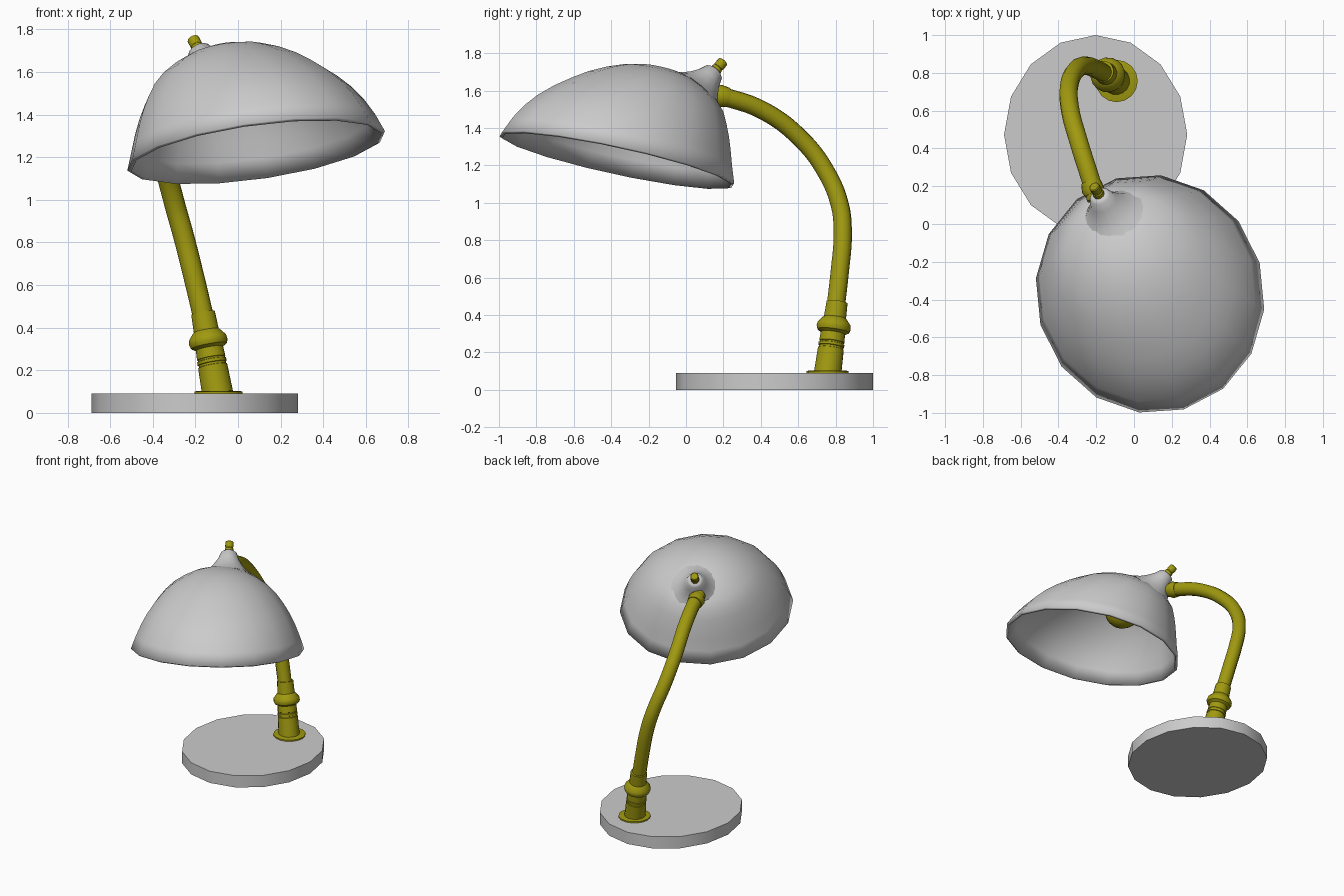
import bpy, bmesh, math
from mathutils import Vector

if "Cube" in bpy.data.objects:
    bpy.data.objects.remove(bpy.data.objects["Cube"])

yellow = bpy.data.materials.new("yellow_metal")
yellow.diffuse_color = (0.35, 0.32, 0.005, 1)
yellow.use_nodes = True
yellow.node_tree.nodes["Principled BSDF"].inputs["Base Color"].default_value = yellow.diffuse_color


def finish(ob, mat=None, angle=35):
    if mat:
        ob.data.materials.clear()
        ob.data.materials.append(mat)
    bpy.ops.object.select_all(action='DESELECT')
    ob.select_set(True)
    bpy.context.view_layer.objects.active = ob
    bpy.ops.object.shade_smooth_by_angle(angle=math.radians(angle))
    return ob


def loft(name, rows, mat=None, caps=True, angle=35):
    """Skin rows of points; a row with a single point closes to a tip."""
    bm = bmesh.new()
    rows = [[bm.verts.new(p) for p in row] for row in rows]
    for a, b in zip(rows, rows[1:]):
        n = len(a)
        for i in range(n):
            j = (i + 1) % n
            if len(b) == 1:
                bm.faces.new((a[i], a[j], b[0]))
            else:
                bm.faces.new((a[i], a[j], b[j], b[i]))
    if caps:
        bm.faces.new(rows[0][::-1])
        if len(rows[-1]) > 1:
            bm.faces.new(rows[-1])
    bmesh.ops.recalc_face_normals(bm, faces=bm.faces)
    me = bpy.data.meshes.new(name)
    bm.to_mesh(me)
    bm.free()
    ob = bpy.data.objects.new(name, me)
    bpy.context.collection.objects.link(ob)
    return finish(ob, mat, angle)


def lathe(name, origin, axis, profile, mat=None, sides=16, angle=35):
    """Turn (distance, radius) pairs around an axis."""
    origin, axis = Vector(origin), Vector(axis).normalized()
    q = axis.to_track_quat('Z', 'Y')
    rows = [[origin + q @ Vector((r * math.cos(t), r * math.sin(t), d))
             for t in (math.tau * i / sides for i in range(sides))]
            for d, r in profile]
    return loft(name, rows, mat, True, angle)


# Base: slightly oval 16-sided disc
base = lathe("base", (0, 0, 0), (0, 0, 1), [(0, 1), (0.09, 1)], angle=35)
for v in base.data.vertices:
    v.co.x = -0.203 + v.co.x * 0.485
    v.co.y = 0.473 + v.co.y * 0.527
finish(base)

# Flange and turned stem foot
lathe("stem_flange", (-0.092, 0.757, 0.085), (0, 0, 1),
      [(0, 0.112), (0.015, 0.112), (0.018, 0.1)], yellow)
lathe("stem_foot", (-0.095, 0.757, 0.088), (-0.068, 0.05, 0.375),
      [(0, 0.074), (0.135, 0.07), (0.137, 0.065), (0.147, 0.065),
       (0.149, 0.07), (0.163, 0.07), (0.165, 0.065), (0.172, 0.065),
       (0.174, 0.068), (0.22, 0.066), (0.232, 0.086), (0.25, 0.093),
       (0.27, 0.09), (0.3, 0.066), (0.305, 0.06), (0.39, 0.057)], yellow)

# Curved arm
pts = [(-0.16, 0.8, 0.44), (-0.205, 0.822, 0.63), (-0.258, 0.838, 0.84),
       (-0.3, 0.822, 0.99), (-0.341, 0.745, 1.172), (-0.34, 0.616, 1.34),
       (-0.288, 0.42, 1.489), (-0.222, 0.21, 1.565), (-0.2, 0.13, 1.583)]
cu = bpy.data.curves.new("arm", 'CURVE')
cu.dimensions = '3D'
cu.bevel_depth = 0.049
cu.bevel_resolution = 4
cu.resolution_u = 5
cu.use_fill_caps = True
sp = cu.splines.new('BEZIER')
sp.bezier_points.add(len(pts) - 1)
for bp, p in zip(sp.bezier_points, pts):
    bp.co = p
    bp.handle_left_type = bp.handle_right_type = 'AUTO'
arm = bpy.data.objects.new("arm", cu)
bpy.context.collection.objects.link(arm)
bpy.ops.object.select_all(action='DESELECT')
arm.select_set(True)
bpy.context.view_layer.objects.active = arm
bpy.ops.object.convert(target='MESH')
finish(bpy.context.view_layer.objects.active, yellow)

# Collar where the arm meets the shade
lathe("arm_collar", (-0.228, 0.222, 1.563), (0.25, -0.95, 0.2),
      [(0, 0.053), (0.045, 0.06), (0.07, 0.05)], yellow)

# Shade: 16-sided dome, ring centres slide back as it rises
C, N = Vector((0.085, -0.37, 1.23)), Vector((-0.121, 0.204, 0.971))
LEAN = Vector((-0.139, 0.226, -0.066))
profile = [(0, 1), (0.09, 0.945), (0.17, 0.888), (0.24, 0.825), (0.31, 0.745),
           (0.375, 0.655), (0.43, 0.555), (0.48, 0.425), (0.515, 0.3),
           (0.538, 0.16), (0.546, 0)]


def shade_ring(d, k):
    centre = C + (N + LEAN * min(1, d / 0.39)) * d
    if k == 0:
        return [centre]
    ring = []
    for i in range(16):
        t = math.radians(16 + 22.5 * i)
        u, v = 0.607 * k * math.cos(t), 0.633 * k * math.sin(t)
        x, y = u - 0.018 * v, v - 0.018 * u  # slightly oval along the tilt
        ring.append(centre + Vector((x, y, 0.125 * x - 0.21 * y)))
    return ring


shade = loft("shade", [shade_ring(d, k) for d, k in profile], caps=False, angle=60)
sol = shade.modifiers.new("wall", 'SOLIDIFY')
sol.thickness = 0.02
sol.offset = -1

# Flared horn on the shade, with the knob outside
H = Vector((-0.36, 0.61, 0.70)).normalized()
tip = Vector((-0.185, 0.155, 1.705))
lathe("shade_horn", tip, -H,
      [(0, 0.04), (0.012, 0.056), (0.06, 0.074), (0.11, 0.105),
       (0.15, 0.138), (0.185, 0.18)], angle=60)
lathe("knob", tip - H * 0.01, H,
      [(0, 0.03), (0.03, 0.03), (0.036, 0.025), (0.045, 0.029),
       (0.078, 0.029), (0.082, 0.024)], yellow, sides=12)

# Socket and bulb tucked up inside the shade
bulb = Vector((-0.07, -0.21, 1.515))
start = tip - H * 0.12
B = bulb - start
R = 0.13
lathe("bulb_socket", start, B, [(0, 0.05), (B.length - 0.1, 0.055)], yellow)
lathe("bulb", bulb, B,
      [(-0.15, 0.05)] + [(-R * math.cos(a), R * math.sin(a)) for a in
       (math.pi * i / 10 for i in range(2, 10))] + [(R, 0.005)], yellow, angle=60)
